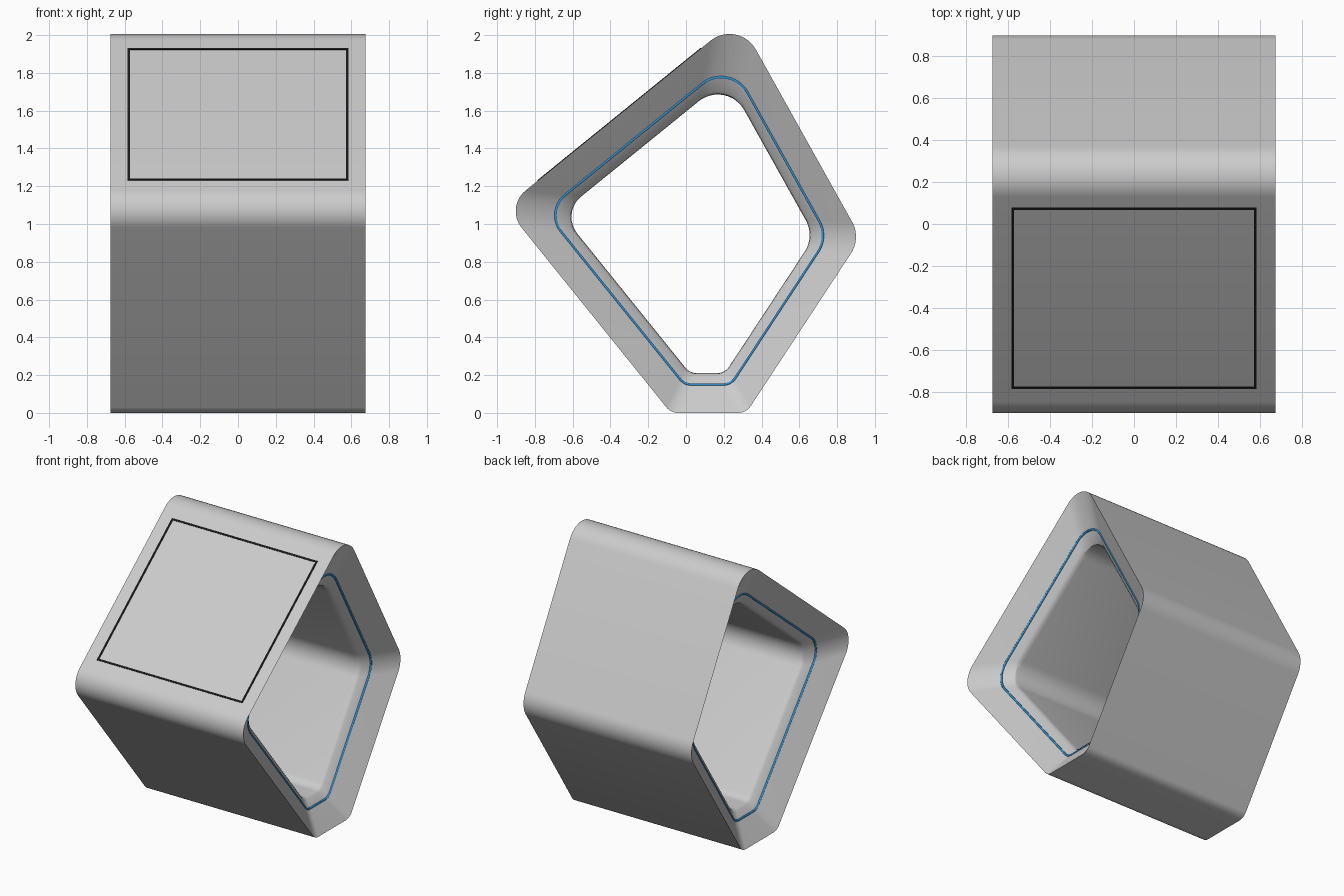
import bpy, bmesh, math
from mathutils import Vector, Matrix

if "Cube" in bpy.data.objects:
    bpy.data.objects.remove(bpy.data.objects["Cube"])

# Side profile (y, z, fillet radius), counter-clockwise seen from the right
CORNERS = [(-0.08, 0, 0.08), (0.319, 0, 0.08), (0.927, 0.926, 0.16),
           (0.277, 2.09, 0.16), (-0.958, 1.089, 0.14)]
SEG = 12


def profile(inset):
    """Rounded pentagon, moved inwards by the inset."""
    pts = []
    n = len(CORNERS)
    for i, (y, z, r) in enumerate(CORNERS):
        c = Vector((y, z))
        prev = (c - Vector(CORNERS[i - 1][:2])).normalized()
        nxt = (Vector(CORNERS[(i + 1) % n][:2]) - c).normalized()
        a0 = math.atan2(-prev.x, prev.y)
        a1 = math.atan2(-nxt.x, nxt.y)
        if a1 < a0:
            a1 += 2 * math.pi
        inward = (nxt - prev).normalized()
        half = (math.pi - (a1 - a0)) / 2
        centre = c + inward * (inset + r) / math.sin(half)
        for k in range(SEG + 1):
            a = a0 + (a1 - a0) * k / SEG
            pts.append((centre.x + r * math.cos(a), centre.y + r * math.sin(a)))
    return pts


def material(name, color):
    m = bpy.data.materials.new(name)
    m.diffuse_color = color
    m.use_nodes = True
    m.node_tree.nodes["Principled BSDF"].inputs["Base Color"].default_value = m.diffuse_color
    return m


def add_mesh(name, bm, mat=None):
    bmesh.ops.recalc_face_normals(bm, faces=bm.faces)
    me = bpy.data.meshes.new(name)
    bm.to_mesh(me)
    bm.free()
    ob = bpy.data.objects.new(name, me)
    bpy.context.collection.objects.link(ob)
    if mat:
        me.materials.append(mat)
    return ob


blue = material("blue", (0.03, 0.3, 0.7, 1))
black = material("black", (0.01, 0.01, 0.01, 1))

# Body: outer shell, sloped funnel ends and inner tunnel as one closed loft
half = [(0.675, 0.0), (0.56, 0.15), (0.523, 0.197), (0.508, 0.207), (0.485, 0.21)]
rings = half + [(-x, d) for x, d in reversed(half)]
bm = bmesh.new()
loops = [[bm.verts.new((x, y, z)) for y, z in profile(d)] for x, d in rings]
for i, a in enumerate(loops):
    b = loops[(i + 1) % len(loops)]
    for k in range(len(a)):
        m = (k + 1) % len(a)
        bm.faces.new((a[k], a[m], b[m], b[k]))
body = add_mesh("body", bm)
bpy.context.view_layer.objects.active = body
body.select_set(True)
bpy.ops.object.shade_smooth_by_angle(angle=math.radians(30))

# Blue accent lines inside both funnel ends
for side, name in ((1, "right_accent_line"), (-1, "left_accent_line")):
    cu = bpy.data.curves.new(name, 'CURVE')
    cu.dimensions = '3D'
    cu.bevel_depth = 0.007
    cu.bevel_resolution = 1
    pts = profile(0.15)
    sp = cu.splines.new('POLY')
    sp.points.add(len(pts) - 1)
    for p, (y, z) in zip(sp.points, pts):
        p.co = (side * 0.56, y, z, 1)
    sp.use_cyclic_u = True
    cu.materials.append(blue)
    bpy.context.collection.objects.link(bpy.data.objects.new(name, cu))

# Thin black frame on the sloped upper front panel
W, H, T = 1.17, 1.113, 0.013
bm = bmesh.new()
for s in (1, -1):
    for loc, size in (((0, s * (H - T) / 2, 0), (W, T, 0.006)),
                      ((s * (W - T) / 2, 0, 0), (T, H - 2 * T, 0.006))):
        bmesh.ops.create_cube(bm, size=1, matrix=Matrix.Translation(loc) @ Matrix.Diagonal((*size, 1)))
frame = add_mesh("panel_frame", bm, black)
frame.location = (0, -0.3525, 1.58)
frame.rotation_euler.x = math.atan2(2.09 - 1.089, 0.277 + 0.958)
